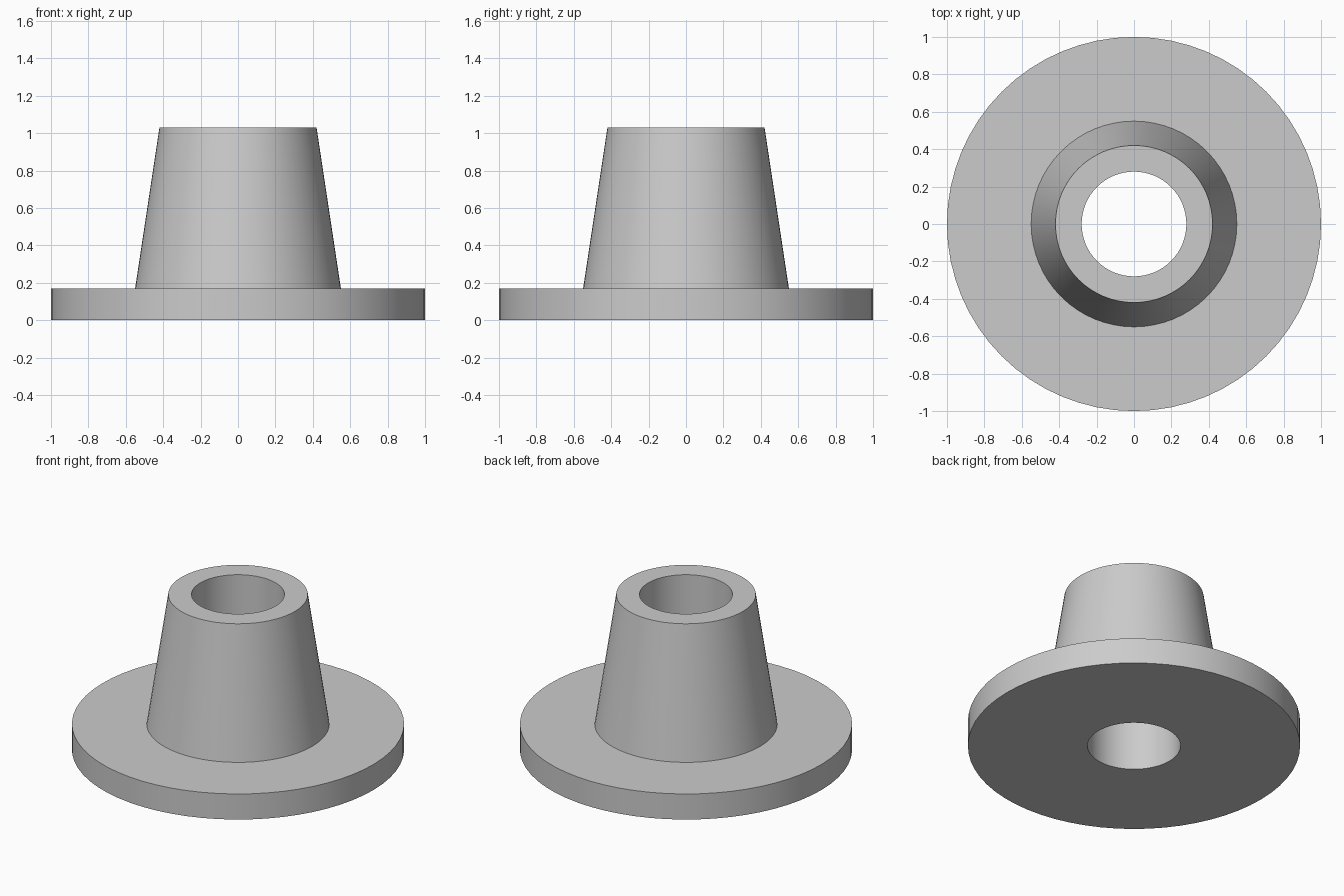
import bpy
import bmesh
import math
from mathutils import Matrix, Vector

cube = bpy.data.objects.get("Cube")
if cube:
    bpy.data.objects.remove(cube, do_unlink=True)

SEGMENTS = 64
BORE, NECK, FOOT, RIM = 0.28, 0.42, 0.55, 1.0
FLANGE_TOP, HEIGHT = 0.17, 1.03

# Plain grey material
grey = bpy.data.materials.new("plain_grey")
grey.use_nodes = True
colour = (0.6, 0.6, 0.6, 1)
grey.diffuse_color = colour
grey.node_tree.nodes["Principled BSDF"].inputs["Base Color"].default_value = colour


def lathe(name, profile, material):
    """Revolve a closed (radius, height) profile around the z axis."""
    bm = bmesh.new()
    rings = []
    for i in range(SEGMENTS):
        turn = Matrix.Rotation(math.tau * i / SEGMENTS, 3, "Z")
        rings.append([bm.verts.new(turn @ Vector((r, 0, z))) for r, z in profile])
    for i, ring in enumerate(rings):
        after = rings[(i + 1) % SEGMENTS]
        for j in range(len(profile)):
            k = (j + 1) % len(profile)
            bm.faces.new((ring[j], after[j], after[k], ring[k]))
    bmesh.ops.recalc_face_normals(bm, faces=bm.faces)
    mesh = bpy.data.meshes.new(name)
    bm.to_mesh(mesh)
    bm.free()
    mesh.materials.append(material)
    obj = bpy.data.objects.new(name, mesh)
    bpy.context.collection.objects.link(obj)
    bpy.ops.object.select_all(action="DESELECT")
    obj.select_set(True)
    bpy.context.view_layer.objects.active = obj
    bpy.ops.object.shade_smooth_by_angle(angle=math.radians(30))
    return obj


# Round flange and tapered hub with a straight through bore, as one solid
lathe("flanged_hub", [
    (BORE, 0), (RIM, 0), (RIM, FLANGE_TOP),
    (FOOT, FLANGE_TOP), (NECK, HEIGHT), (BORE, HEIGHT),
], grey)
